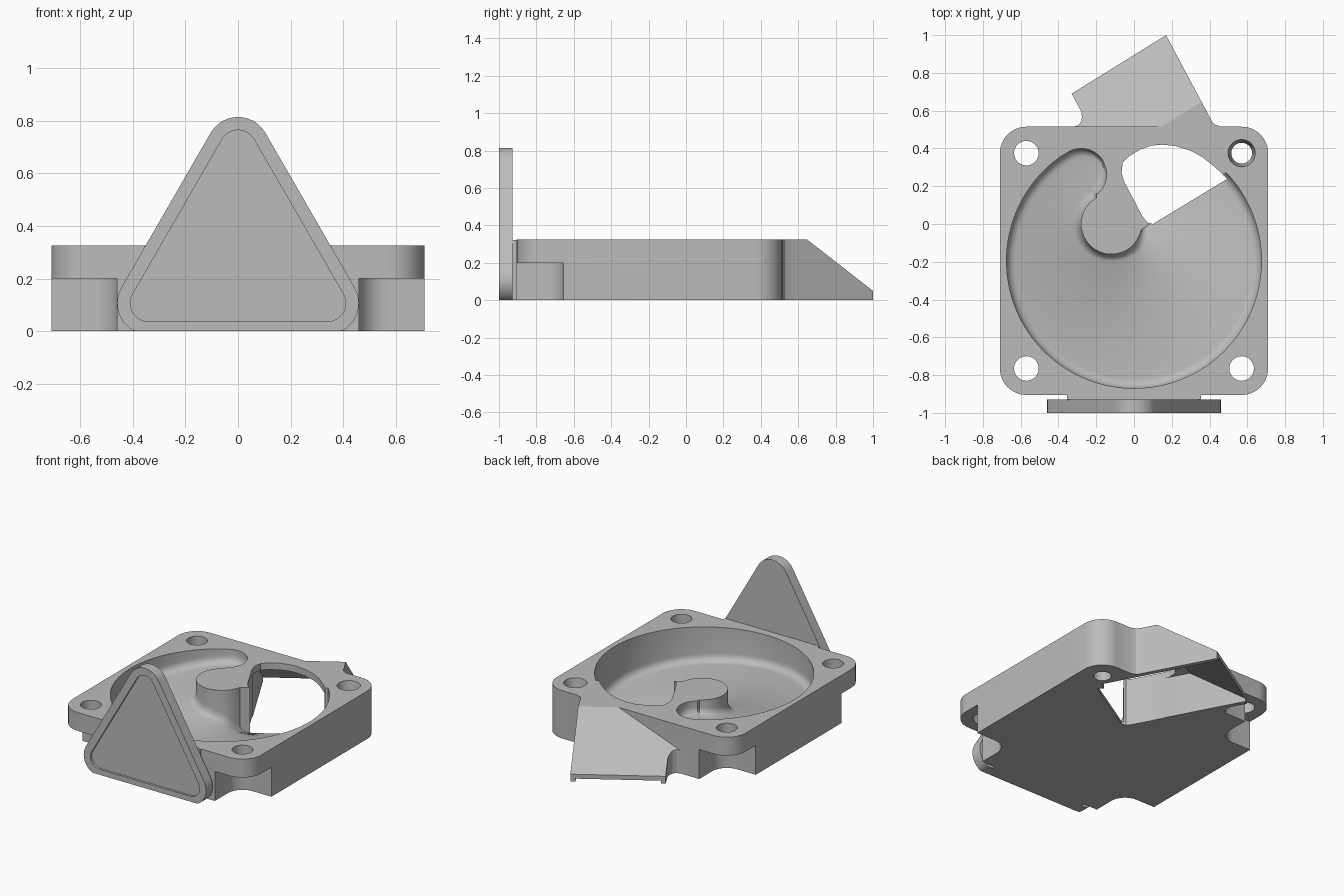
import bpy, bmesh
from math import sin, cos, pi, radians, sqrt
from mathutils import Vector

if "Cube" in bpy.data.objects:
    bpy.data.objects.remove(bpy.data.objects["Cube"])

grey = bpy.data.materials.new("plain grey")
grey.use_nodes = True
grey.diffuse_color = (0.5, 0.5, 0.5, 1)
grey.node_tree.nodes["Principled BSDF"].inputs["Base Color"].default_value = (0.5, 0.5, 0.5, 1)

TOP = 0.325
MID = Vector((0, -0.195))


def finish(bm, name):
    bmesh.ops.recalc_face_normals(bm, faces=bm.faces)
    mesh = bpy.data.meshes.new(name)
    bm.to_mesh(mesh)
    bm.free()
    mesh.materials.append(grey)
    obj = bpy.data.objects.new(name, mesh)
    bpy.context.collection.objects.link(obj)
    return obj


def loft(rings, name):
    """Skin closed rings of equal length and cap both ends."""
    bm = bmesh.new()
    rows = [[bm.verts.new(p) for p in ring] for ring in rings]
    for a, b in zip(rows, rows[1:]):
        for i in range(len(a)):
            j = (i + 1) % len(a)
            bm.faces.new((a[i], a[j], b[j], b[i]))
    bm.faces.new(rows[0])
    bm.faces.new(rows[-1])
    return finish(bm, name)


def prism(points, z0, z1, name):
    """Upright prism; z1 may be a height rule of x and y."""
    height = z1 if callable(z1) else lambda x, y: z1
    return loft([[(x, y, z0) for x, y in points],
                 [(x, y, height(x, y)) for x, y in points]], name)


def arc(cx, cy, r, a0, a1, n=12):
    return [(cx + r * cos(radians(a0 + (a1 - a0) * i / n)),
             cy + r * sin(radians(a0 + (a1 - a0) * i / n))) for i in range(n + 1)]


def disc(x, y, r, n=48):
    return arc(x, y, r, 0, 360, n)[:-1]


def boolean(target, other, operation):
    mod = target.modifiers.new("cut", 'BOOLEAN')
    mod.operation, mod.solver, mod.object = operation, 'EXACT', other
    bpy.context.view_layer.update()
    graph = bpy.context.evaluated_depsgraph_get()
    mesh = bpy.data.meshes.new_from_object(target.evaluated_get(graph))
    target.modifiers.clear()
    target.data = mesh
    bpy.data.objects.remove(other)


# Square housing with rounded corners
h, r = 0.71, 0.14
outline = []
for sx, sy, a in ((1, 1, 0), (-1, 1, 90), (-1, -1, 180), (1, -1, 270)):
    outline += arc(sx * (h - r), MID.y + sy * (h - r), r, a, a + 90)
housing = prism(outline, 0, TOP, "housing")

# Slanted spout, in a skewed frame: a across, b outward from its end
END, U, W = Vector((-0.33, 0.69)), Vector((0.85, 0.527)), Vector((-0.47, 0.883))


def spout_solid(profile, a0, a1, name):
    rings = []
    for a in (a0, a1):
        rings.append([(*(END + U * a + W * b), z) for b, z in profile])
    return loft(rings, name)


def slope(x, y):
    across = Vector((-U.y, U.x))
    b = (Vector((x, y)) - END).dot(across) / W.dot(across)
    return min(TOP, 0.05 - b * 0.6875)


boolean(housing, spout_solid([(0, 0), (0, 0.05), (-0.4, TOP), (-0.6, TOP), (-0.6, 0)],
                             0, 0.588, "spout"), 'UNION')

# Fillets where the spout meets the housing
boolean(housing, prism([(-0.2, 0.5), (-0.32, 0.5), (-0.32, 0.515), (-0.295, 0.523), (-0.279, 0.543),
                        (-0.276, 0.565), (-0.279, 0.594), (-0.22, 0.57)], 0, slope, "left_fillet"), 'UNION')
boolean(housing, prism([(0.36, 0.5), (0.36, 0.6), (0.385, 0.596), (0.407, 0.55),
                        (0.425, 0.528), (0.46, 0.515), (0.46, 0.5)], 0, TOP, "right_fillet"), 'UNION')

# Relieved undersides at three corners
for sx, sy in ((-1, -1), (1, -1), (-1, 1)):
    cx, cy, q = 0.57, 0.57, 0.11
    shape = [(0.8, cy - q), (0.8, 0.8), (cx - q, 0.8)] + arc(cx, cy, q, 180, 270)
    boolean(housing, prism([(sx * x, MID.y + sy * y) for x, y in shape],
                           -0.1, 0.2, "corner_cutter"), 'DIFFERENCE')

# Bolt holes, one of them narrower and countersunk
for sx, sy in ((-1, -1), (1, -1), (-1, 1), (1, 1)):
    x, y = sx * 0.57, MID.y + sy * 0.57
    if sx + sy == 2:
        levels = ((-0.1, 0.055), (0.2, 0.055), (TOP, 0.072), (0.4, 0.072))
    else:
        levels = ((-0.1, 0.065), (0.4, 0.065))
    boolean(housing, loft([[(px, py, z) for px, py in disc(x, y, rad)] for z, rad in levels],
                          "bolt_cutter"), 'DIFFERENCE')

# Spiral ramp pocket, swept around a pivot inside the hub
PIVOT = Vector((-0.02, -0.07))
HUB, TIP = Vector((-0.12, 0)), Vector((-0.28, 0.265))


def hit(centre, rad, d):
    rel = centre - PIVOT
    along = rel.dot(d)
    root = sqrt(max(0, rad * rad - rel.length_squared + along * along))
    return along - root, along + root


rings = []
angles = [34 - 3 * i for i in range(88)]
angles += [-227 - 23.4 * sin(pi / 2 * i / 14) for i in range(1, 15)]
for ang in angles:
    d = Vector((cos(radians(ang)), sin(radians(ang))))
    inner = hit(HUB, 0.16, d)[1]
    outer = hit(MID, 0.675, d)[1]
    if ang < -232:
        near, far = hit(TIP, 0.135, d)
        inner, outer = max(inner, near), min(outer, far)
    fillet = min(0.05, (outer - inner) * 0.45)
    floor = 0.02 + 0.0008 * max(0, 31 - ang) + 0.05 - fillet
    corner = [(fillet * (1 - cos(pi / 12 * i)), fillet * (1 - sin(pi / 12 * i))) for i in range(7)]
    section = [(inner, 0.4)] + [(inner + s, floor + z) for s, z in corner]
    section += [(outer - s, floor + z) for s, z in reversed(corner)] + [(outer, 0.4)]
    rings.append([(*(PIVOT + d * s), z) for s, z in section])
boolean(housing, loft(rings, "ramp_cutter"), 'DIFFERENCE')

# Exit opening at the foot of the ramp, and the tunnel under the spout
mouth = [(0.1, 0), (0.07, 0.008), (0.045, 0.04), (-0.05, 0.22), (-0.066, 0.27), (-0.06, 0.325),
         (-0.03, 0.355), (0.03, 0.393), (0.09, 0.415), (0.15, 0.42), (0.22, 0.413),
         (0.3, 0.388), (0.36, 0.355), (0.43, 0.3), (0.494, 0.239)]
boolean(housing, prism(mouth, -0.1, 0.4, "mouth_cutter"), 'DIFFERENCE')
boolean(housing, spout_solid([(0.1, -0.1), (0.1, 0.02), (0, 0.02), (-0.37, 0.28), (-0.78, 0.28), (-0.78, -0.1)],
                             0.03, 0.558, "tunnel_cutter"), 'DIFFERENCE')


# Upright rounded triangle with a shallow recess on its face
def triangle(rad, y0, y1, name):
    pts = arc(0.34, 0.106, rad, -90, 30) + arc(0, 0.695, rad, 30, 150) + arc(-0.34, 0.106, rad, 150, 270)
    return loft([[(x, y, max(0, z)) for x, z in pts] for y in (y0, y1)], name)


plate = triangle(0.12, -1, -0.928, "triangle_plate")
boolean(plate, triangle(0.07, -1.1, -0.985, "recess_cutter"), 'DIFFERENCE')

# Short neck joining the triangle to the housing
neck = prism([(-0.355, -0.935), (0.355, -0.935), (0.355, -0.9), (-0.355, -0.9)], 0, TOP - 0.002, "neck")

for obj in (housing, plate, neck):
    bpy.ops.object.select_all(action='DESELECT')
    obj.select_set(True)
    bpy.context.view_layer.objects.active = obj
    bpy.ops.object.shade_smooth_by_angle(angle=radians(30))
